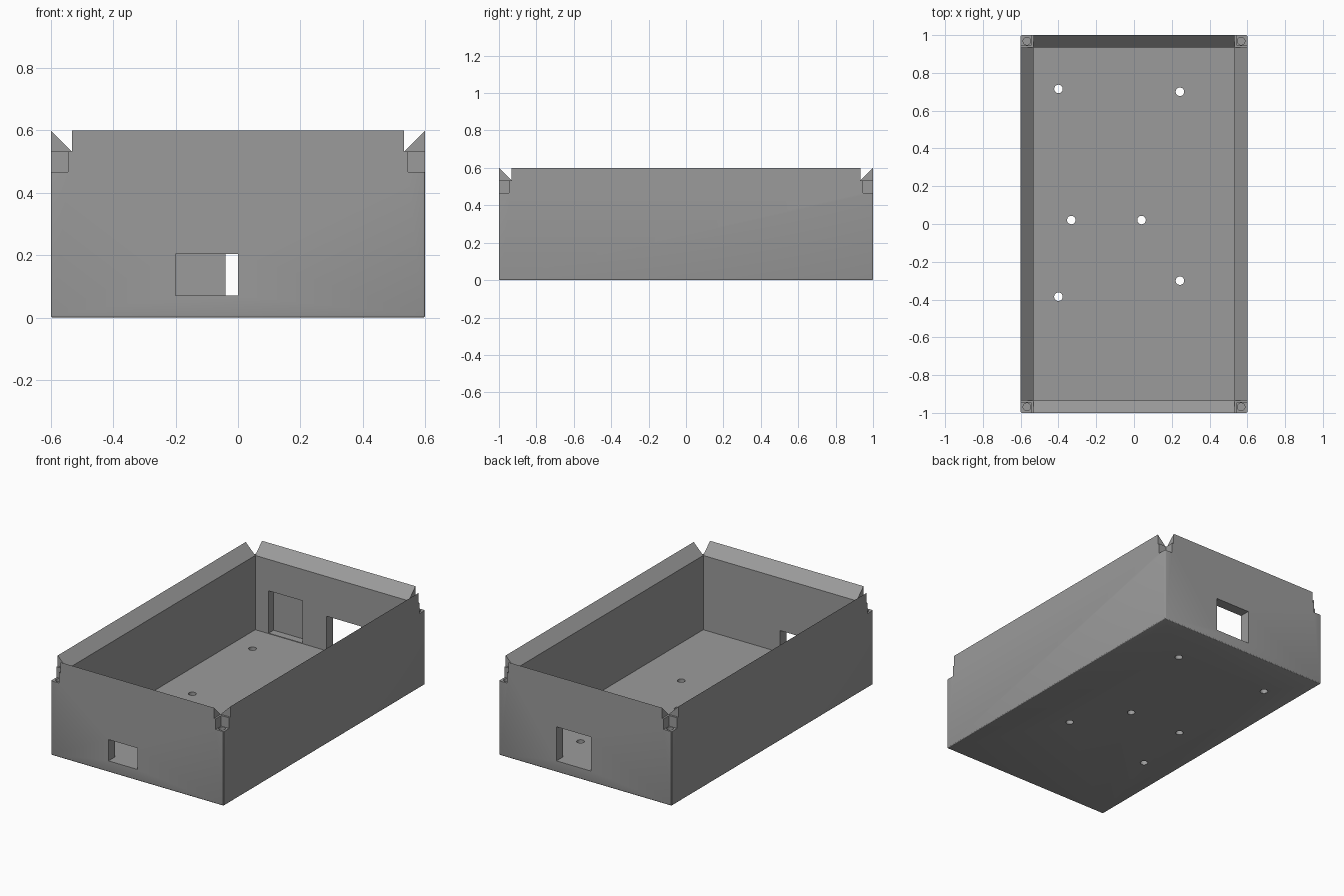
import bpy, bmesh

if "Cube" in bpy.data.objects:
    bpy.data.objects.remove(bpy.data.objects["Cube"])

X, Y, H = 0.6, 1.0, 0.6      # half width, half length, height
T = 0.0667                   # wall and floor thickness

grey = bpy.data.materials.new("grey plastic")
grey.diffuse_color = (0.33, 0.33, 0.33, 1)
grey.use_nodes = True
grey.node_tree.nodes["Principled BSDF"].inputs["Base Color"].default_value = grey.diffuse_color

# Tray body: rectangular loops joined from the outer base up, over the sloped rim and down inside
bm = bmesh.new()
loops = []
for hx, hy, z in ((X, Y, 0), (X, Y, H), (X - T, Y - T, H - T), (X - T, Y - T, T)):
    loops.append([bm.verts.new((sx * hx, sy * hy, z))
                  for sx, sy in ((-1, -1), (1, -1), (1, 1), (-1, 1))])
for a, b in zip(loops, loops[1:]):
    for i in range(4):
        j = (i + 1) % 4
        bm.faces.new((a[i], a[j], b[j], b[i]))
bm.faces.new(loops[0][::-1])
bm.faces.new(loops[-1])
bmesh.ops.recalc_face_normals(bm, faces=bm.faces[:])
# Small rounding on the outer base and upright edges
base = set(loops[0])
edges = [e for e in bm.edges if e.verts[0] in base or e.verts[1] in base]
bmesh.ops.bevel(bm, geom=edges, offset=0.007, segments=3, profile=0.5, affect='EDGES')
mesh = bpy.data.meshes.new("enclosure_tray")
bm.to_mesh(mesh)
bm.free()
tray = bpy.data.objects.new("enclosure_tray", mesh)
bpy.context.collection.objects.link(tray)
mesh.materials.append(grey)


def cut():
    """Subtract the active cutter from the tray, then discard it."""
    cutter = bpy.context.object
    cutter.hide_render = True
    bpy.context.view_layer.update()
    mod = tray.modifiers.new("cut", 'BOOLEAN')
    mod.operation, mod.solver, mod.object = 'DIFFERENCE', 'EXACT', cutter
    bpy.context.view_layer.objects.active = tray
    bpy.ops.object.modifier_apply(modifier=mod.name)
    bpy.data.objects.remove(cutter)


def cut_box(x0, x1, y0, y1, z0, z1):
    bpy.ops.mesh.primitive_cube_add(
        size=1, location=((x0 + x1) / 2, (y0 + y1) / 2, (z0 + z1) / 2))
    bpy.context.object.scale = (abs(x1 - x0), abs(y1 - y0), abs(z1 - z0))
    cut()


def cut_hole(x, y, z0, z1, r=0.0225):
    bpy.ops.mesh.primitive_cylinder_add(
        vertices=32, radius=r, depth=z1 - z0, location=(x, y, (z0 + z1) / 2))
    cut()


# Stepped corner notches with screw holes
for sx in (-1, 1):
    for sy in (-1, 1):
        cut_box(sx * (X - 0.055), sx * 0.7, sy * (Y - 0.055), sy * 1.1, 0.467, 0.7)
        cut_box(sx * (X - T), sx * 0.7, sy * (Y - T), sy * 1.1, H - T, 0.7)
        cut_hole(sx * 0.567, sy * 0.968, 0.27, 0.5, 0.02)

# Front port, back port, and shallow pocket inside the back wall
cut_box(-0.2, 0.0, -1.1, -0.9, 0.07, 0.204)
cut_box(-0.04, 0.2, 0.9, 1.1, 0.07, 0.284)
cut_box(-0.44, -0.205, 0.9, 0.982, 0.07, 0.336)

# Mounting holes through the floor
for x, y in ((-0.4, 0.715), (0.243, 0.7), (-0.332, 0.021),
             (0.04, 0.021), (-0.4, -0.385), (0.243, -0.3)):
    cut_hole(x, y, -0.1, 0.2)

# Smooth rounded edges and hole walls, keep flat sides crisp
bpy.ops.object.select_all(action='DESELECT')
tray.select_set(True)
bpy.context.view_layer.objects.active = tray
bpy.ops.object.shade_smooth_by_angle(angle=0.35)
